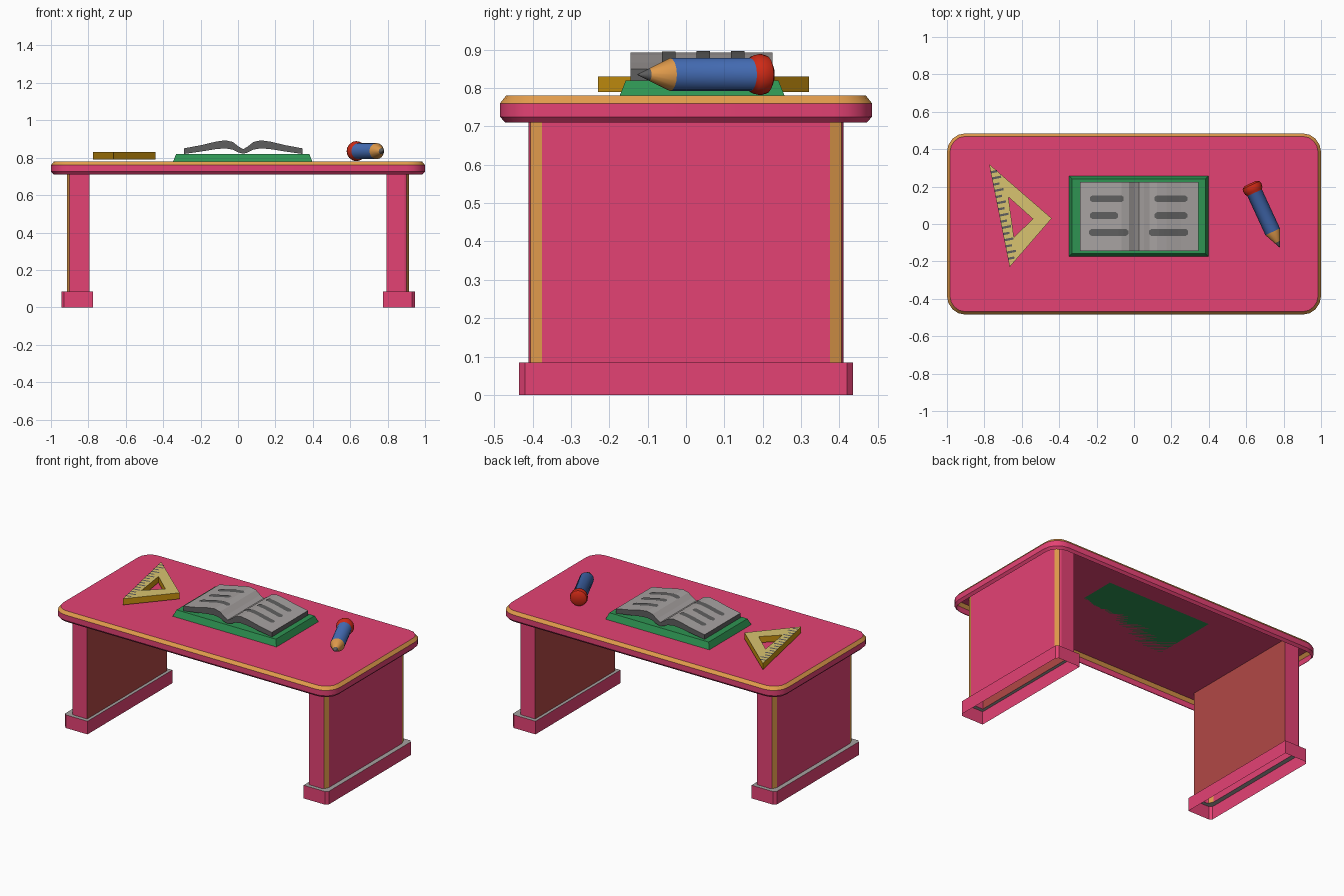
import bpy, math
from mathutils import Vector

if "Cube" in bpy.data.objects:
    bpy.data.objects.remove(bpy.data.objects["Cube"])


def srgb(r, g, b):
    def lin(c):
        c /= 255
        return c / 12.92 if c <= 0.04045 else ((c + 0.055) / 1.055) ** 2.4
    return (lin(r), lin(g), lin(b), 1)


COLOURS = {
    "pink": (228, 66, 116), "orange": (226, 156, 76), "brick_red": (178, 72, 70),
    "green": (46, 148, 82), "page_grey": (166, 161, 160), "dark_grey": (94, 94, 94),
    "blue": (68, 108, 180), "red": (208, 42, 22), "pale_yellow": (216, 196, 112),
    "gold": (204, 148, 16)}
MATS = {}
for name, c in COLOURS.items():
    MATS[name] = bpy.data.materials.new(name)
    MATS[name].diffuse_color = srgb(*c)


def make(name, verts, faces, cols):
    """Mesh object with one colour name per face."""
    me = bpy.data.meshes.new(name)
    me.from_pydata(verts, [], faces)
    used = sorted(set(cols))
    for u in used:
        me.materials.append(MATS[u])
    for p, c in zip(me.polygons, cols):
        p.material_index = used.index(c)
    ob = bpy.data.objects.new(name, me)
    bpy.context.collection.objects.link(ob)
    return ob


def loft(name, rings, colour, start=None, end=None):
    """Skin closed rings; colour(band, side) picks a colour, start/end cap colours."""
    n = len(rings[0])
    verts = [v for r in rings for v in r]
    faces, cols = [], []
    for b in range(len(rings) - 1):
        for i in range(n):
            j = (i + 1) % n
            faces.append((b * n + i, b * n + j, (b + 1) * n + j, (b + 1) * n + i))
            cols.append(colour(b, i))
    if start:
        faces.append(tuple(reversed(range(n))))
        cols.append(start)
    if end:
        faces.append(tuple(range((len(rings) - 1) * n, len(rings) * n)))
        cols.append(end)
    return make(name, verts, faces, cols)


def rounded(hx, hy, r, z, seg=4):
    pts = []
    for k, (sx, sy) in enumerate([(1, 1), (-1, 1), (-1, -1), (1, -1)]):
        for s in range(seg + 1):
            a = math.pi / 2 * (k + s / seg)
            pts.append((sx * (hx - r) + r * math.cos(a), sy * (hy - r) + r * math.sin(a), z))
    return pts


def smooth(ob, angle=35):
    bpy.ops.object.select_all(action='DESELECT')
    ob.select_set(True)
    bpy.context.view_layer.objects.active = ob
    bpy.ops.object.shade_smooth_by_angle(angle=math.radians(angle))


def mirror(ob):
    ob.modifiers.new("mirror", 'MIRROR').use_axis[0] = True


# table top: hollow shell, pink rim, orange bevel, pink surface
top = loft("table_top", [rounded(1 - i, .485 - i, .1 - i, z) for i, z in
                         [(.014, .71), (0, .725), (0, .76), (.016, .78)]],
           lambda b, i: "orange" if b == 2 else "pink", end="pink")
smooth(top)

# side panels: orange corner strips, brick red inner face
leg = [(.795, -.41), (.89, -.41), (.902, -.405), (.915, -.375),
       (.915, .375), (.902, .405), (.89, .41), (.795, .41)]
leg_cols = {2: "orange", 4: "orange", 7: "brick_red"}
mirror(loft("side_panels", [[(x, y, z) for x, y in leg] for z in (.085, .779)],
            lambda b, i: leg_cols.get(i, "pink")))

# plinths: pink wall with grey ledge, open underneath
base = [(.775, -.435), (.9, -.435), (.93, -.435), (.945, -.42),
        (.945, .42), (.93, .435), (.9, .435), (.775, .435)]
mirror(loft("plinths", [[(x, y, 0) for x, y in base], [(x, y, .085) for x, y in base],
                        [(x, y, .085) for x, y in leg]],
            lambda b, i: "page_grey" if b else "pink"))

# green book cover
loft("book_cover", [[(.025 + sx * (.372 - i), .042 + sy * (.215 - i), z) for sx, sy in
                     [(-1, -1), (1, -1), (1, 1), (-1, 1)]] for i, z in [(0, .78), (.016, .82)]],
     lambda b, i: "green", start="green", end="green")

# open pages: arched profile (offset from spine, underside z, top z)
CX = .0275
arch = [(0, .821, .845), (.025, .828, .86), (.055, .843, .884), (.095, .85, .893),
        (.145, .846, .886), (.225, .833, .867), (.317, .82, .85)]
xs = [-a[0] for a in reversed(arch)] + [a[0] for a in arch[1:]]
lo = {s * a[0]: a[1] for a in arch for s in (1, -1)}
hi = {s * a[0]: a[2] for a in arch for s in (1, -1)}
prof = [(CX + x, lo[x]) for x in xs] + [(CX + x, hi[x]) for x in reversed(xs)]
loft("book_pages", [[(x, y, z) for x, z in prof] for y in (.225, -.145)],
     lambda b, i: "page_grey" if len(xs) <= i < 2 * len(xs) - 1 else "dark_grey",
     start="dark_grey", end="dark_grey")


def page_z(x):
    d = abs(x - CX)
    for (a, _, za), (b, _, zb) in zip(arch, arch[1:]):
        if d <= b:
            return za + (zb - za) * (d - a) / (b - a)
    return arch[-1][2]


# printed lines on the pages
verts, faces = [], []
for x0, x1, y in [(-.235, -.055, .135), (-.235, -.085, .045), (-.24, -.03, -.045),
                  (.11, .285, .135), (.11, .285, .045), (.08, .29, -.045)]:
    steps = [x0, x0 + .012] + [x0 + (x1 - x0) * k / 8 for k in range(1, 8)] + [x1 - .012, x1]
    for k, x in enumerate(steps):
        h = .009 if k in (0, len(steps) - 1) else .018
        z = page_z(x) + .003
        verts += [(x, y - h, z), (x, y + h, z)]
        if k:
            n = len(verts)
            faces.append((n - 4, n - 2, n - 1, n - 3))
make("page_lines", verts, faces, ["dark_grey"] * len(faces))

# set square: triangular frame with a hole
outer = [(-.775, .32), (-.665, -.23), (-.44, .03)]
inner = [(-.672, .145), (-.642, -.07), (-.54, .027)]
loop = [[(x, y, z) for x, y in pts] for pts, z in
        [(outer, .79), (outer, .83), (inner, .83), (inner, .79), (outer, .79)]]
loft("set_square", loop, lambda b, i: "pale_yellow" if b == 1 else "gold")

# ruler marks along the long edge
a, b = Vector((*outer[0], .832)), Vector((*outer[1], .832))
along = (b - a).normalized()
inward = Vector((-along.y, along.x, 0))
verts, faces = [], []
for k in range(15):
    p = a + (b - a) * (.08 + .84 * k / 14)
    w, d = along * .006, inward * (.05 if k % 2 else .035)
    n = len(verts)
    verts += [p - w, p + w, p + w + d, p - w + d]
    faces.append((n, n + 1, n + 2, n + 3))
make("ruler_marks", verts, faces, ["dark_grey"] * len(faces))

# pencil: turned profile (radius, distance from eraser end)
start = Vector((.622, .217, .835))
d = Vector((.158, -.342, 0)).normalized()
side = d.cross(Vector((0, 0, 1)))
N = 16
pencil = [(.034, 0), (.05, .01), (.054, .025), (.05, .045), (.043, .055),
          (.043, .285), (.016, .345), (.001, .378)]
bands = ["red"] * 4 + ["blue", "orange", "dark_grey"]
rings = []
for r, t in pencil:
    rings.append([start + d * t + r * (math.cos(q) * side - math.sin(q) * Vector((0, 0, 1)))
                  for q in [-2 * math.pi * k / N for k in range(N)]])
# keep the winding outward
f = rings[0]
if (f[1] - f[0]).cross(f[2] - f[1]).dot(d) < 0:
    rings = [list(reversed(r)) for r in rings]
smooth(loft("pencil", rings, lambda b, i: bands[b], start="red", end="dark_grey"))

for m in bpy.data.materials:
    if m.users and not m.is_grease_pencil:
        m.use_nodes = True
        m.node_tree.nodes["Principled BSDF"].inputs["Base Color"].default_value = m.diffuse_color
